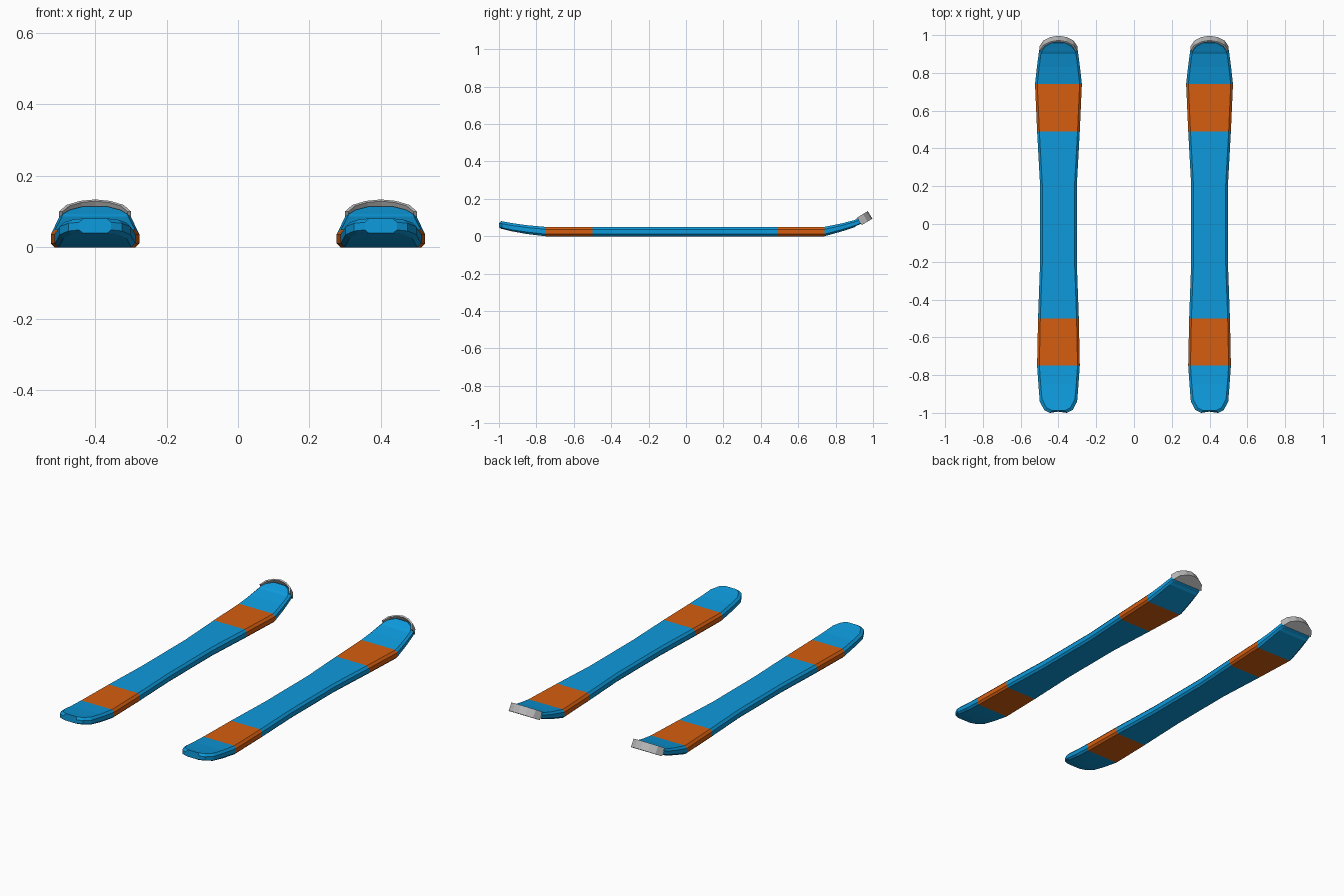
import bpy, bmesh, math
from mathutils import Matrix

if "Cube" in bpy.data.objects:
    bpy.data.objects.remove(bpy.data.objects["Cube"], do_unlink=True)


def material(name, color):
    m = bpy.data.materials.new(name)
    m.use_nodes = True
    m.diffuse_color = (*color, 1)
    m.node_tree.nodes["Principled BSDF"].inputs["Base Color"].default_value = (*color, 1)
    return m


blue = material("ski blue", (0.004, 0.32, 0.71))
orange = material("stripe orange", (0.66, 0.11, 0.005))
gray = material("tip metal", (0.5, 0.5, 0.5))

# Stations along the ski: y, half width, underside height, thickness
STATIONS = [
    (-1.0, 0.045, 0.040, 0.041), (-0.985, 0.075, 0.037, 0.041),
    (-0.94, 0.099, 0.026, 0.044), (-0.85, 0.106, 0.012, 0.047),
    (-0.75, 0.113, 0, 0.05), (-0.50, 0.108, 0, 0.05),
    (-0.20, 0.097, 0, 0.05), (0.20, 0.097, 0, 0.05),
    (0.49, 0.113, 0, 0.05), (0.74, 0.124, 0, 0.05),
    (0.83, 0.114, 0.025, 0.043), (0.90, 0.105, 0.048, 0.038),
    (0.925, 0.101, 0.057, 0.037), (0.95, 0.083, 0.068, 0.037),
    (0.97, 0.048, 0.078, 0.036),
]
# Right half of the chamfered section: inward step, height fraction
SECTION = [(0.011, 0), (0, 0.22), (0, 0.74), (0.012, 1)]


def finish(bm, name, mats):
    bmesh.ops.recalc_face_normals(bm, faces=bm.faces)
    mesh = bpy.data.meshes.new(name)
    bm.to_mesh(mesh)
    bm.free()
    for m in mats:
        mesh.materials.append(m)
    ob = bpy.data.objects.new(name, mesh)
    bpy.context.collection.objects.link(ob)
    return ob


def make_ski(name, x):
    bm = bmesh.new()
    rings = []
    for y, w, z, t in STATIONS:
        pull = 1.0 if abs(y) > 0.92 else 0.0   # chamfer wraps round the ends
        half = [(w - i, y - math.copysign(i, y) * pull, z + t * h) for i, h in SECTION]
        pts = half + [(-a, b, c) for a, b, c in reversed(half)]
        rings.append([bm.verts.new((x + a, b, c)) for a, b, c in pts])
    n = len(rings[0])
    for r, s in zip(rings, rings[1:]):
        for i in range(n):
            j = (i + 1) % n
            bm.faces.new((r[i], r[j], s[j], s[i]))
    bm.faces.new(rings[0])
    bm.faces.new(rings[-1])
    # Orange stripes across both ends
    for f in bm.faces:
        y = f.calc_center_median().y
        f.material_index = int(-0.75 < y < -0.50 or 0.49 < y < 0.74)
    return finish(bm, name, [blue, orange])


def make_cap(name, x):
    # Tilted metal guard: curved rim with a closed underside
    half = [(0.101, 0), (0.08, 0.036), (0.042, 0.058)]
    outline = half + [(0, 0.066)] + [(-a, b) for a, b in reversed(half)]
    height = 0.047
    bm = bmesh.new()

    def ring(sx, sy, z):
        return [bm.verts.new((a * sx, b * sy, z)) for a, b in outline]

    ob, ot = ring(1, 1, 0), ring(1, 1, height)
    ib, it = ring(0.9, 0.86, 0.002), ring(0.9, 0.86, height)
    for p, q in ((ob, ot), (ot, it), (it, ib)):
        for i in range(len(outline) - 1):
            bm.faces.new((p[i], p[i + 1], q[i + 1], q[i]))
    bm.faces.new(ob)
    bm.faces.new(ib)
    for i in (0, -1):
        bm.faces.new((ob[i], ot[i], it[i], ib[i]))
    bm.faces.new((ob[0], ib[0], ib[-1], ob[-1]))
    place = Matrix.Translation((x, 0.94, 0.06)) @ Matrix.Rotation(math.radians(31), 4, "X")
    bmesh.ops.transform(bm, matrix=place, verts=bm.verts)
    return finish(bm, name, [gray])


for side, x in (("left", 0.4), ("right", -0.4)):
    make_ski(side + "_ski", x)
    make_cap(side + "_tip_cap", x)
